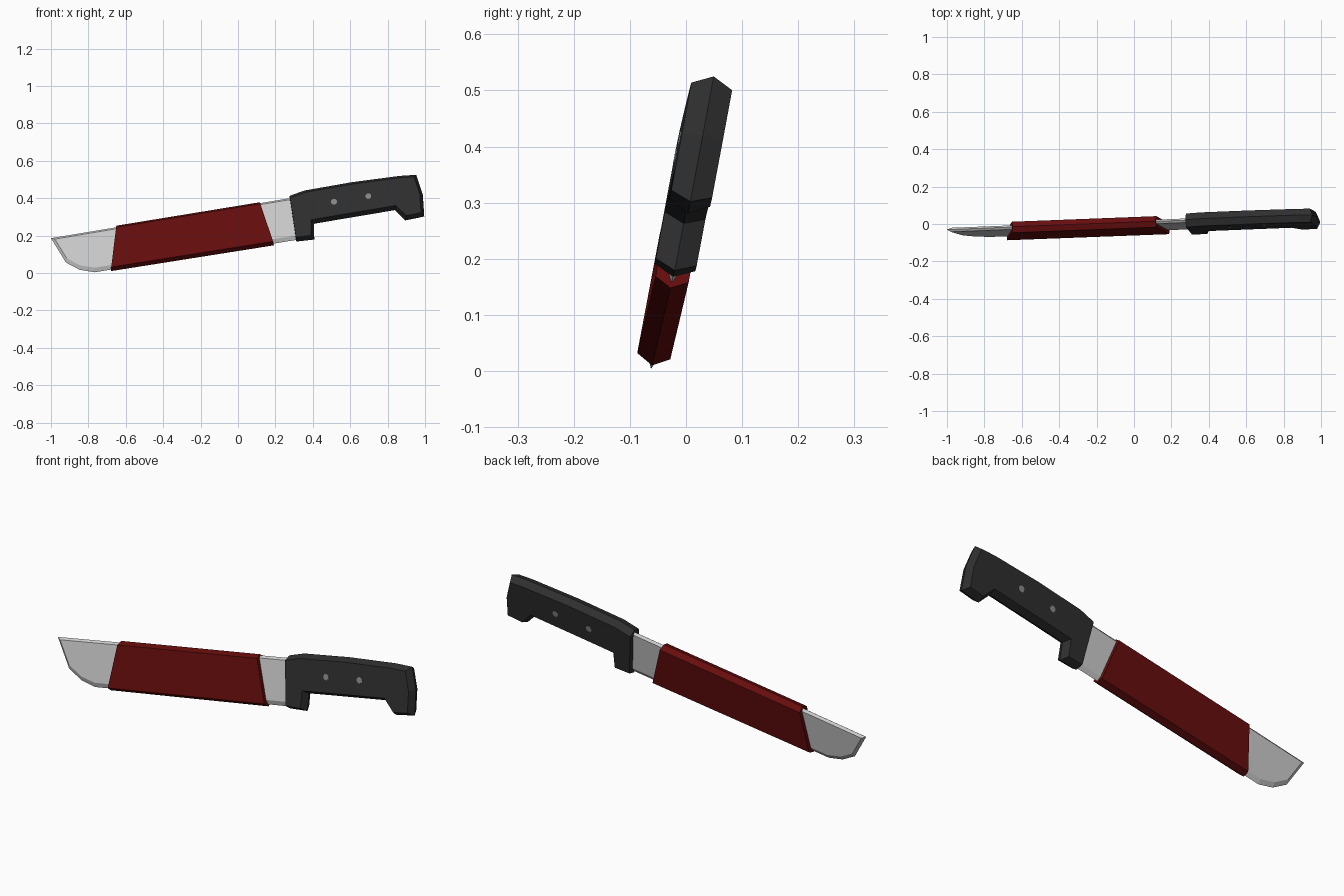
import bpy, bmesh, math
from mathutils import Vector

if "Cube" in bpy.data.objects:
    bpy.data.objects.remove(bpy.data.objects["Cube"])

# The knife lies in a slightly tilted plane: y = A + B*x + C*z
A, B, C = -0.057, 0.008, 0.188
NORMAL = Vector((-B, 1, -C)).normalized()


def place(x, z, t):
    return Vector((x, A + B * x + C * z, z)) + NORMAL * t


def material(name, rgb):
    m = bpy.data.materials.new(name)
    m.diffuse_color = (*rgb, 1)
    m.use_nodes = True
    m.node_tree.nodes["Principled BSDF"].inputs["Base Color"].default_value = m.diffuse_color
    return m


steel = material("steel", (0.62, 0.62, 0.62))
red = material("dark red", (0.135, 0.004, 0.004))
black = material("black grip", (0.028, 0.028, 0.028))
rivet_grey = material("rivet grey", (0.25, 0.25, 0.25))


def inset(points, widths):
    """Move every edge of a counter-clockwise outline inwards by its own width."""
    lines = []
    for i, p in enumerate(points):
        p, q = Vector(p), Vector(points[(i + 1) % len(points)])
        d = (q - p).normalized()
        n = Vector((-d.y, d.x))
        lines.append((p + n * widths[i], d))
    result = []
    for i in range(len(points)):
        (p, d), (q, e) = lines[i - 1], lines[i]
        s = (q - p).cross(e) / d.cross(e)
        result.append(p + d * s)
    return result


def slab(name, points, widths, half, mat):
    """Flat sided part whose rim rises to a ridge on the middle plane."""
    bm = bmesh.new()
    inner = inset(points, widths)
    rim = [bm.verts.new(place(x, z, 0)) for x, z in points]
    sides = []
    for t in (-half, half):
        ring = [bm.verts.new(place(x, z, t)) for x, z in inner]
        bm.faces.new(ring)
        for i in range(len(rim)):
            j = (i + 1) % len(rim)
            bm.faces.new((rim[i], rim[j], ring[j], ring[i]))
        sides.append(ring)
    bmesh.ops.recalc_face_normals(bm, faces=bm.faces)
    return finish(name, bm, mat)


def finish(name, bm, mat):
    mesh = bpy.data.meshes.new(name)
    bm.to_mesh(mesh)
    bm.free()
    mesh.materials.append(mat)
    obj = bpy.data.objects.new(name, mesh)
    bpy.context.collection.objects.link(obj)
    return obj


# Blade: ground edge along the belly and tip, thin ridge on the spine
slab("blade",
     [(-1.0, 0.186), (-0.92, 0.056), (-0.846, 0.017), (-0.766, 0.004),
      (-0.68, 0.018), (0.32, 0.178), (0.30, 0.404)],
     [0.014, 0.02, 0.022, 0.022, 0.022, 0.0, 0.010], 0.011, steel)

# Red sleeve around the middle of the blade
slab("blade_sleeve",
     [(-0.68, 0.010), (0.192, 0.148), (0.115, 0.378), (-0.65, 0.253)],
     [0.016, 0.0, 0.014, 0.0], 0.030, red)

# Handle with a finger guard and a hooked pommel
handle = [(0.312, 0.168), (0.408, 0.179), (0.406, 0.263), (0.569, 0.291),
          (0.838, 0.336), (0.894, 0.281), (0.996, 0.302), (0.988, 0.42),
          (0.953, 0.525), (0.862, 0.519), (0.606, 0.485), (0.355, 0.441),
          (0.275, 0.412)]
slab("handle", handle, [0.017] * 12 + [0.0], 0.037, black)

# Rivets pass through both sides of the handle
for k, (cx, cz) in enumerate([(0.513, 0.374), (0.697, 0.404)]):
    bm = bmesh.new()
    rings = []
    for t in (-0.039, 0.039):
        rings.append([bm.verts.new(place(cx + 0.016 * math.cos(i * math.pi / 4 + math.pi / 8),
                                         cz + 0.016 * math.sin(i * math.pi / 4 + math.pi / 8), t))
                      for i in range(8)])
        bm.faces.new(rings[-1])
    for i in range(8):
        j = (i + 1) % 8
        bm.faces.new((rings[0][i], rings[0][j], rings[1][j], rings[1][i]))
    bmesh.ops.recalc_face_normals(bm, faces=bm.faces)
    finish(f"rivet_{k + 1}", bm, rivet_grey)
